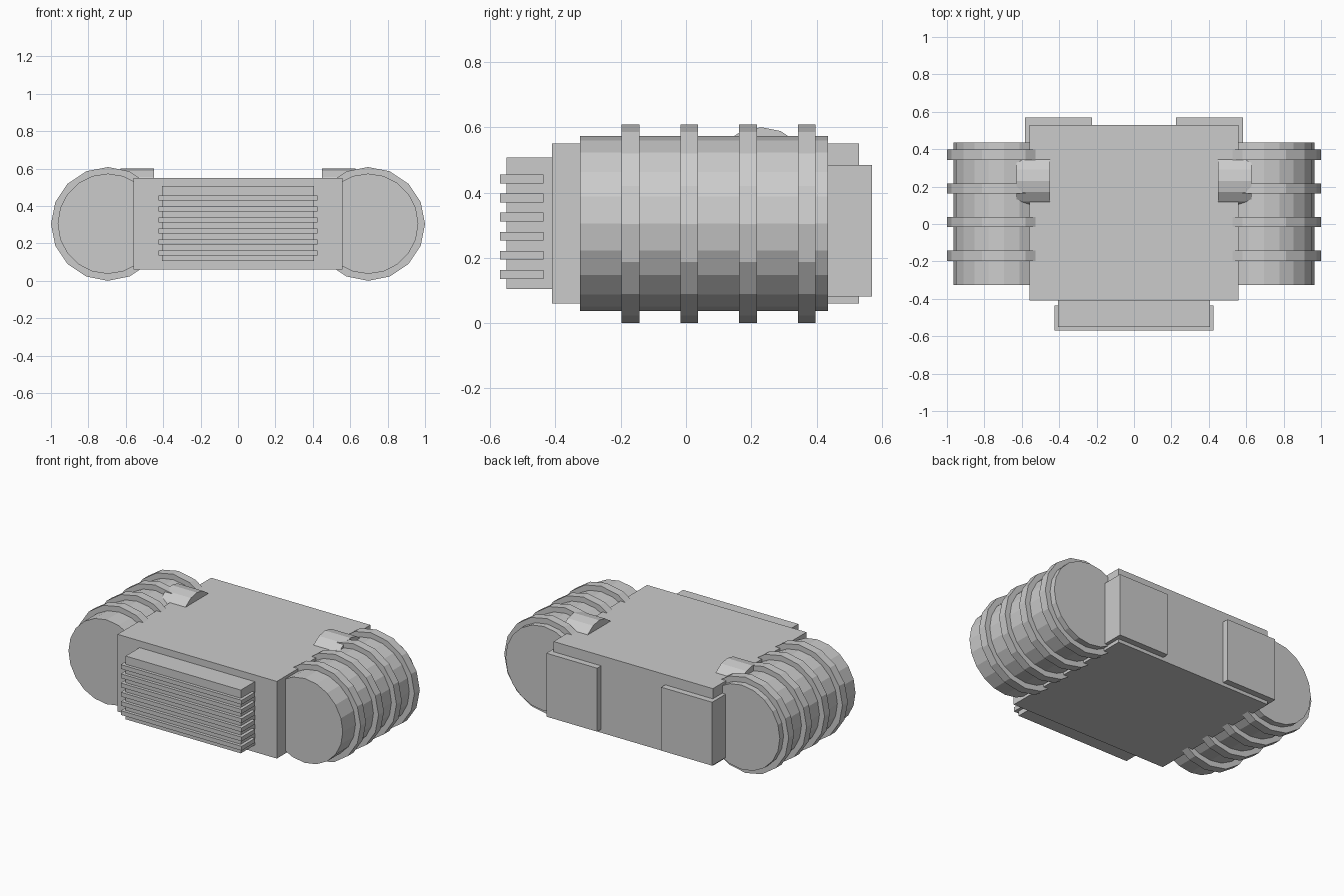
import bpy, bmesh
from math import radians
from mathutils import Matrix, Vector

if "Cube" in bpy.data.objects:
    bpy.data.objects.remove(bpy.data.objects["Cube"])


def finish(name, bm):
    mesh = bpy.data.meshes.new(name)
    bmesh.ops.recalc_face_normals(bm, faces=bm.faces)
    bm.to_mesh(mesh)
    bm.free()
    obj = bpy.data.objects.new(name, mesh)
    bpy.context.collection.objects.link(obj)
    return obj


def box(name, x, y, z):
    """Box from (min, max) ranges on each axis."""
    bm = bmesh.new()
    size = [b - a for a, b in (x, y, z)]
    mid = Vector([(a + b) / 2 for a, b in (x, y, z)])
    bmesh.ops.create_cube(bm, size=1, matrix=Matrix.Translation(mid) @ Matrix.Diagonal((*size, 1)))
    return finish(name, bm)


def cylinder(name, center, radius, length, sides, axis):
    bm = bmesh.new()
    turn = Matrix.Rotation(radians(90), 4, 'X' if axis == 'Y' else 'Y')
    bmesh.ops.create_cone(bm, cap_ends=True, segments=sides, radius1=radius, radius2=radius,
                          depth=length, matrix=Matrix.Translation(center) @ turn)
    return finish(name, bm)


# Central body
box("body", (-0.56, 0.56), (-0.41, 0.53), (0.06, 0.55))

# Front block with its stack of cooling fins
box("grille_block", (-0.405, 0.405), (-0.55, -0.40), (0.105, 0.507))
for i in range(6):
    z = 0.149 + i * 0.0585
    box(f"grille_fin_{i + 1}", (-0.425, 0.425), (-0.57, -0.437), (z - 0.0135, z + 0.0135))

for side, s in (("left", -1), ("right", 1)):
    # Side tank with four raised bands
    cylinder(f"{side}_tank", (s * 0.696, 0.055, 0.305), 0.268, 0.76, 20, 'Y')
    for i in range(4):
        cylinder(f"{side}_band_{i + 1}", (s * 0.696, -0.17 + i * 0.18, 0.304), 0.304, 0.054, 16, 'Y')
    # Rounded connector between body and tank
    cylinder(f"{side}_connector", (s * 0.539, 0.23, 0.443), 0.157, 0.178, 16, 'X')
    # Rear pad
    box(f"{side}_rear_pad", sorted((s * 0.225, s * 0.583)), (0.43, 0.57), (0.082, 0.485))
